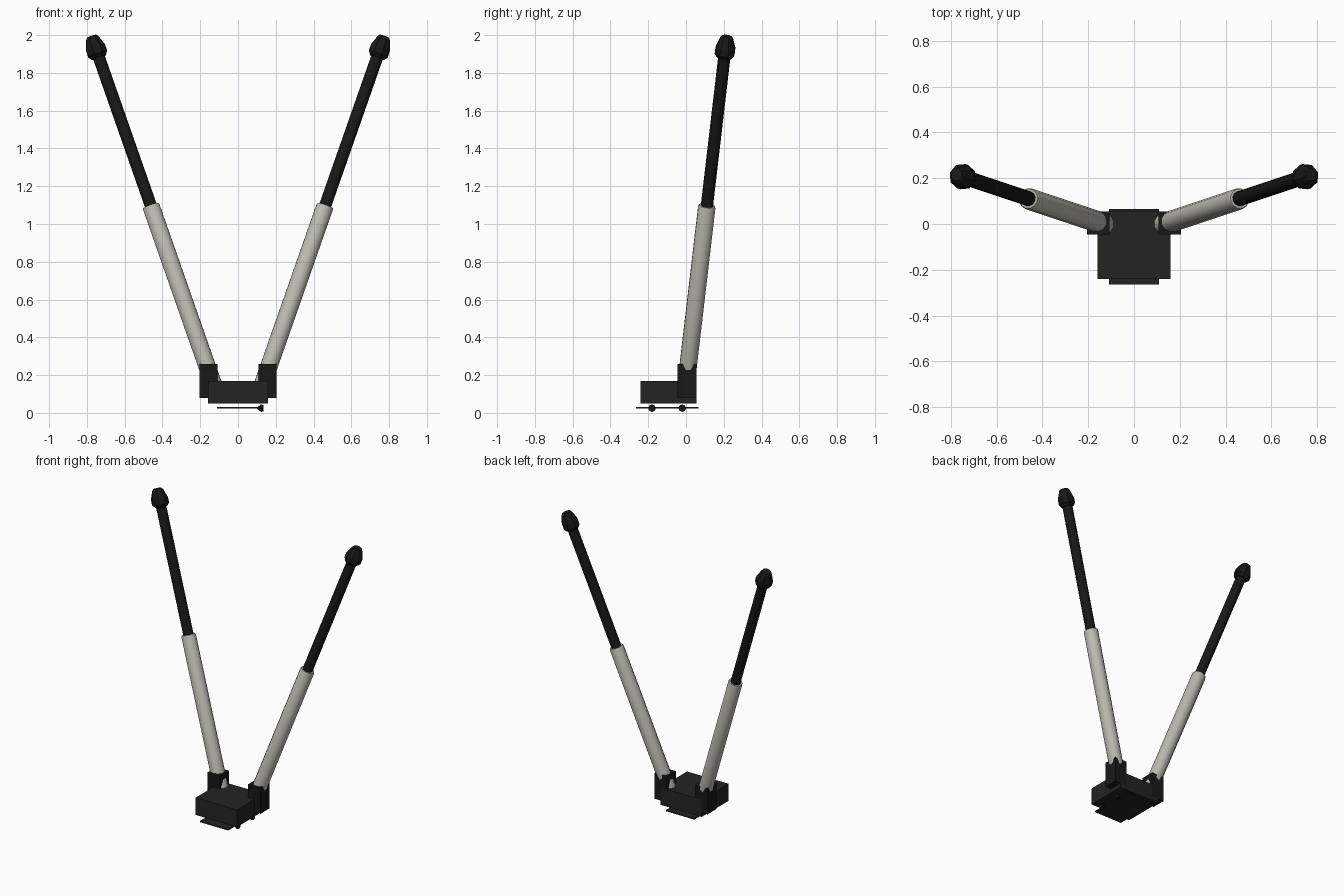
import bpy
import math
from mathutils import Vector

old = bpy.data.objects.get("Cube")
if old:
    bpy.data.objects.remove(old, do_unlink=True)


def material(name, r, g, b):
    mat = bpy.data.materials.new(name)
    mat.use_nodes = True
    mat.diffuse_color = (r, g, b, 1)
    mat.node_tree.nodes["Principled BSDF"].inputs["Base Color"].default_value = (r, g, b, 1)
    return mat


charcoal = material("charcoal", 0.017, 0.017, 0.017)
black = material("black", 0.009, 0.009, 0.009)
ivory = material("warm grey", 0.50, 0.49, 0.43)


def box(name, low, high, mat):
    low, high = Vector(low), Vector(high)
    bpy.ops.mesh.primitive_cube_add(size=1, location=(low + high) / 2)
    obj = bpy.context.object
    obj.name = name
    obj.scale = high - low
    bpy.ops.object.transform_apply(location=False, rotation=False, scale=True)
    obj.data.materials.append(mat)
    return obj


def lathe(name, base, axis, profile, sides, mat, smooth=True):
    """Sweep (distance, radius) points round an axis, closing both ends."""
    verts, faces = [], []
    for along, radius in profile:
        for i in range(sides):
            a = math.tau * i / sides
            verts.append((radius * math.cos(a), radius * math.sin(a), along))
    for ring in range(len(profile) - 1):
        for i in range(sides):
            j = (i + 1) % sides
            k = ring * sides
            faces.append((k + i, k + j, k + sides + j, k + sides + i))
    last = (len(profile) - 1) * sides
    faces.append(tuple(reversed(range(sides))))
    faces.append(tuple(range(last, last + sides)))
    mesh = bpy.data.meshes.new(name)
    mesh.from_pydata(verts, [], faces)
    obj = bpy.data.objects.new(name, mesh)
    bpy.context.collection.objects.link(obj)
    obj.location = base
    obj.rotation_mode = 'QUATERNION'
    obj.rotation_quaternion = Vector(axis).to_track_quat('Z', 'Y')
    mesh.materials.append(mat)
    if smooth:
        bpy.ops.object.select_all(action='DESELECT')
        obj.select_set(True)
        bpy.context.view_layer.objects.active = obj
        bpy.ops.object.shade_smooth_by_angle(angle=math.radians(40))
    return obj


# Base housing and the thin mounting plate below it
box("base_housing", (-0.16, -0.24, 0.05), (0.16, 0.055, 0.17), charcoal)
box("mounting_plate", (-0.11, -0.265, 0.022), (0.11, 0.065, 0.03), charcoal)

# Small pointed screws at the plate's side
for label, y in (("front", -0.18), ("rear", -0.02)):
    lathe(label + "_screw", (0.135, y, 0.025), (-1, 0, 0),
          [(0, 0.016), (0.012, 0.02), (0.035, 0.004)], 8, black, False)

# Two splayed telescopic arms
for label, side in (("left", 1), ("right", -1)):
    base = Vector((side * 0.13, 0, 0.15))
    axis = Vector((side * 0.35, 0.117, 1)).normalized()
    low_x, high_x = sorted((side * 0.108, side * 0.205))
    box(label + "_bracket", (low_x, -0.045, 0.08), (high_x, 0.055, 0.26), black)
    lathe(label + "_lower_tube", base, axis,
          [(-0.03, 0.047), (1.0, 0.047), (1.01, 0.043)], 12, ivory)
    lathe(label + "_upper_tube", base, axis,
          [(0.95, 0.033), (1.88, 0.033)], 12, black)
    lathe(label + "_end_cap", base, axis,
          [(1.845, 0.04), (1.865, 0.056), (1.9, 0.056), (1.955, 0.036), (1.965, 0.028)],
          8, black, False)
